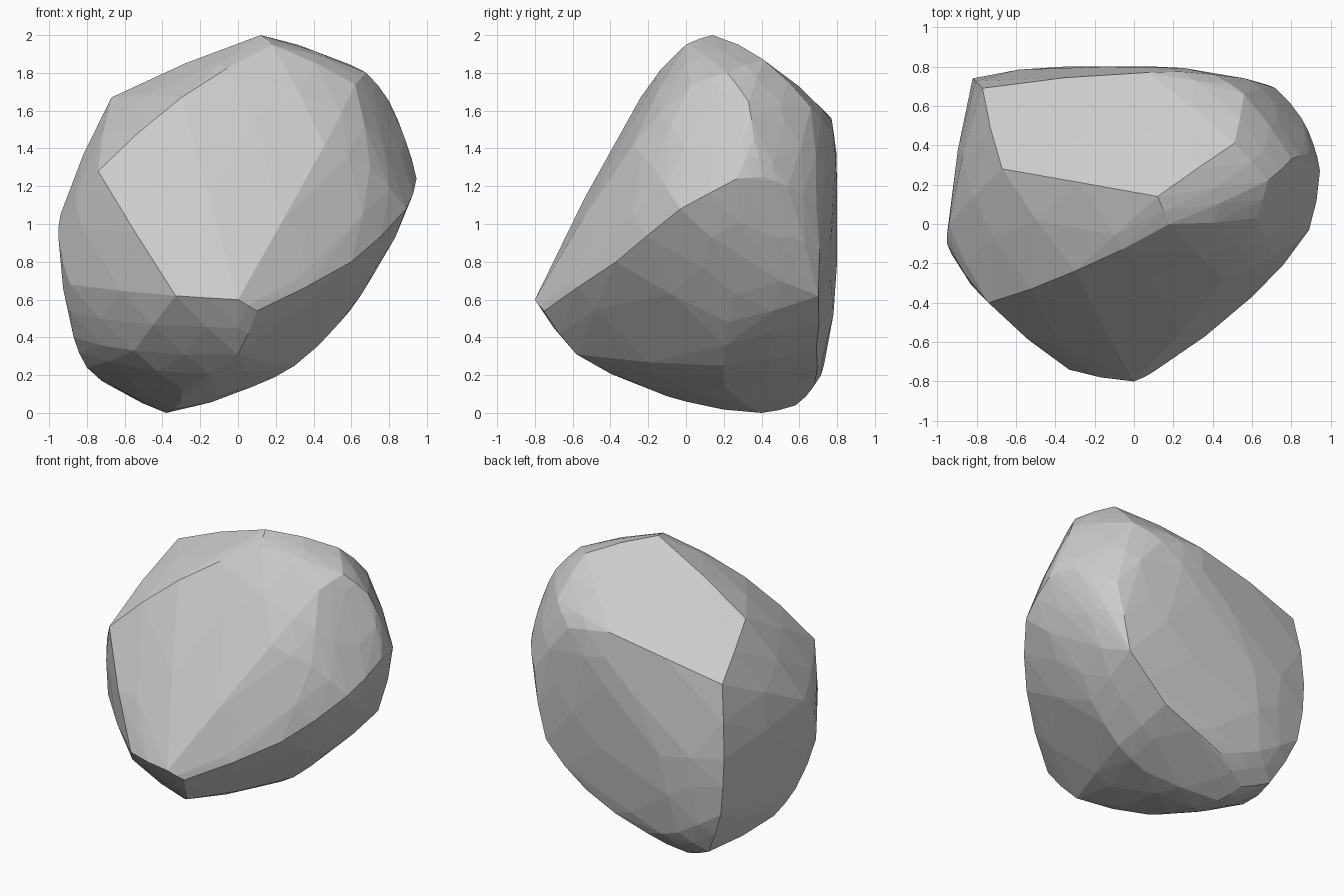
import bpy, bmesh, math

if "Cube" in bpy.data.objects:
    bpy.data.objects.remove(bpy.data.objects["Cube"])

# Key corners of the boulder, grouped by region
corners = [
    # crown and top slab
    (.12, .14, 2), (.18, 0, 1.95), (.51, .41, 1.87), (.68, .22, 1.8),
    (.56, .66, 1.62), (.07, .77, 1.56), (-.77, .69, 1.38), (-.67, .28, 1.67),
    # right shoulder
    (.8, .33, 1.65), (.88, .36, 1.45), (.945, .27, 1.24), (.89, -.03, 1.08),
    (.85, .54, 1.2), (.62, .03, 1.74), (.7, -.17, 1.3), (.91, .41, 1.25), (.75, .3, .79),
    # front slab and its lower lip
    (-.74, -.4, 1.28), (-.3, -.24, 1.67), (.46, -.28, 1.42), (.2, -.58, .9), (0, -.8, .6),
    (-.33, -.74, .62), (.1, -.75, .54), (.6, -.37, .8),
    # left side
    (-.95, -.1, .92), (-.89, -.2, .68), (-.94, 0, 1.05), (-.87, 0, .4), (-.8, .15, .24),
    # back slab
    (.72, .69, 1.1), (.4, .76, 1.5), (-.82, .74, .88), (-.35, .8, .8), (.1, .8, 1.2),
    (-.78, .72, .46), (-.62, .63, .12), (-.17, .68, .15), (.31, .69, .34), (.62, .7, .62),
    # underside
    (-.38, .4, 0), (.54, .22, .48), (.3, .2, .25), (.08, .2, .14), (-.3, -.2, .13),
    (0, -.58, .31), (-.55, -.35, .33), (-.45, .73, .25), (-.3, 0, .06), (-.42, .58, .04),
]


def wrap(bm):
    """Keep only the convex skin of the points."""
    bmesh.ops.convex_hull(bm, input=bm.verts[:])
    bmesh.ops.delete(bm, geom=[v for v in bm.verts if not v.link_faces], context='VERTS')
    bmesh.ops.recalc_face_normals(bm, faces=bm.faces[:])


bm = bmesh.new()
for c in corners:
    bm.verts.new(c)
wrap(bm)

# Worn facets: bulge the middle of each longer edge slightly, then wrap again
bm.normal_update()
bulges = []
for e in bm.edges:
    n = sum((f.normal for f in e.link_faces), e.verts[0].normal * 0).normalized()
    mid = (e.verts[0].co + e.verts[1].co) / 2
    p = mid + n * min(.016, .03 * e.calc_length())
    p.y = max(-.8, min(.8, p.y))
    p.z = max(0, p.z)
    bulges.append(p)
points = [v.co.copy() for v in bm.verts] + bulges
bm.clear()
for p in points:
    bm.verts.new(p)
wrap(bm)

# Merge nearly coplanar triangles into broad flat facets
bmesh.ops.dissolve_limit(bm, angle_limit=math.radians(2), verts=bm.verts[:], edges=bm.edges[:])

mesh = bpy.data.meshes.new("boulder")
bm.to_mesh(mesh)
bm.free()
boulder = bpy.data.objects.new("boulder", mesh)
bpy.context.collection.objects.link(boulder)
